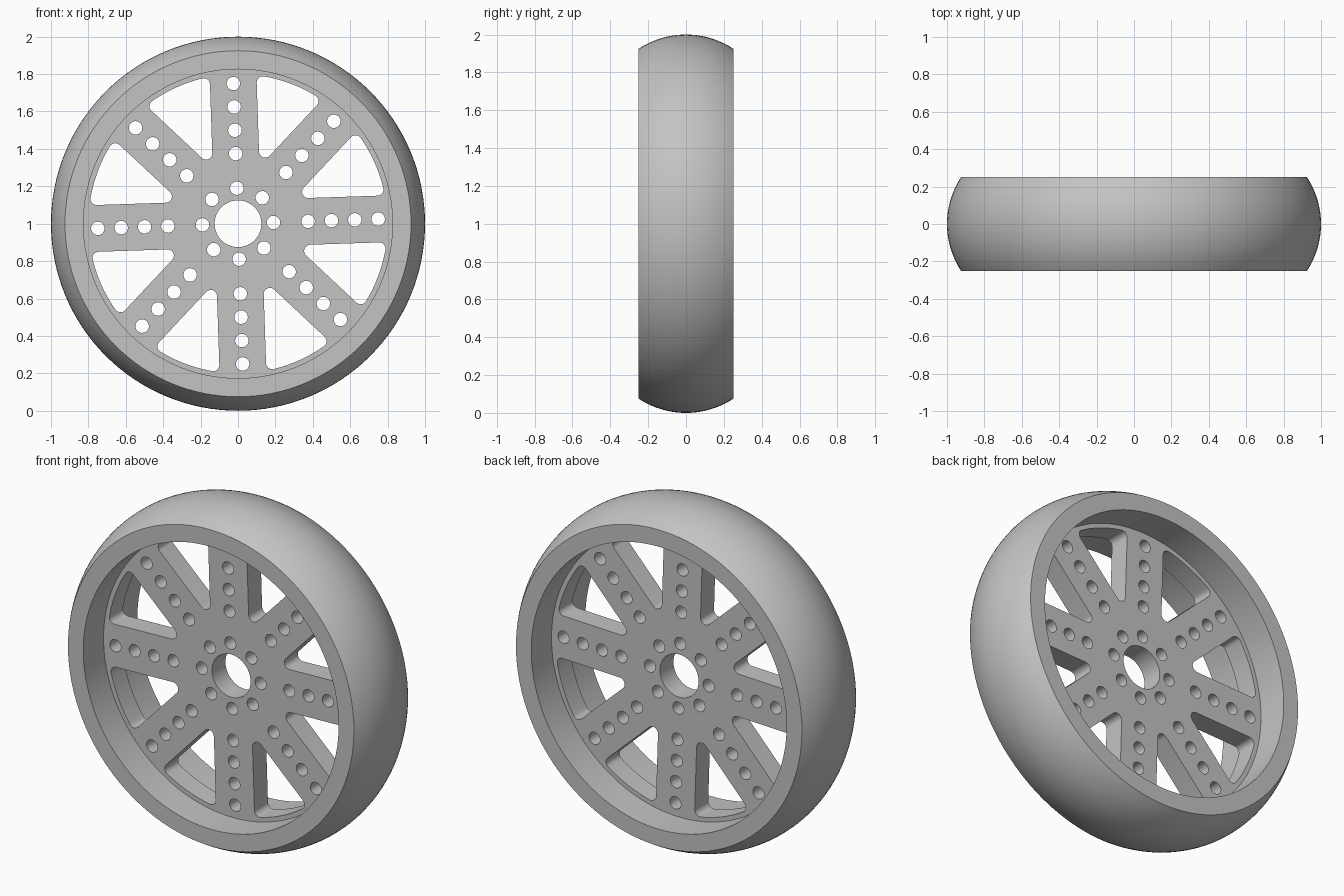
import bpy, bmesh
from math import sin, cos, pi, radians, asin, sqrt, atan2
from mathutils import Matrix, Vector

cube = bpy.data.objects.get("Cube")
if cube:
    bpy.data.objects.remove(cube, do_unlink=True)

SPOKES = 8
TILT = radians(1.9)
HALF_WIDTH, HALF_DEPTH = 0.25, 0.0625
RIM_INNER, EDGE_R = 0.826, 0.925
CENTRE = Vector((0, 0, 1))

grey = bpy.data.materials.new("light_grey")
grey.use_nodes = True
colour = (0.55, 0.55, 0.55, 1)
grey.diffuse_color = colour
grey.node_tree.nodes["Principled BSDF"].inputs["Base Color"].default_value = colour


def finish(obj):
    obj.data.materials.clear()
    obj.data.materials.append(grey)
    bpy.ops.object.select_all(action='DESELECT')
    obj.select_set(True)
    bpy.context.view_layer.objects.active = obj
    bpy.ops.object.shade_smooth_by_angle(angle=radians(30))


def arc(cx, cy, r, a0, a1, steps):
    return [(cx + r * cos(a0 + (a1 - a0) * i / steps),
             cy + r * sin(a0 + (a1 - a0) * i / steps)) for i in range(steps + 1)]


def circle(cx, cy, r, steps):
    return arc(cx, cy, r, 0, 2 * pi, steps)[:-1]


def turned(points, angle):
    c, s = cos(angle), sin(angle)
    return [(x * c - y * s, x * s + y * c) for x, y in points]


# Rim with a crowned tread, lathed around the y axis
rise = 1 - EDGE_R
crown = (HALF_WIDTH ** 2 + rise ** 2) / (2 * rise)
sweep = asin(HALF_WIDTH / crown)
profile = [(y, r) for r, y in arc(1 - crown, 0, crown, -sweep, sweep, 20)]
profile += [(HALF_WIDTH, RIM_INNER), (-HALF_WIDTH, RIM_INNER)]
bm = bmesh.new()
verts = [bm.verts.new((0, y, r)) for y, r in profile]
edges = [bm.edges.new((v, verts[i - 1])) for i, v in enumerate(verts)]
bmesh.ops.spin(bm, geom=verts + edges, cent=(0, 0, 0), axis=(0, 1, 0),
               angle=2 * pi, steps=128, use_merge=True)
bmesh.ops.remove_doubles(bm, verts=bm.verts, dist=0.0001)
bmesh.ops.recalc_face_normals(bm, faces=bm.faces)
bmesh.ops.translate(bm, verts=bm.verts, vec=CENTRE)
mesh = bpy.data.meshes.new("rim")
bm.to_mesh(mesh)
bm.free()
rim = bpy.data.objects.new("rim", mesh)
bpy.context.collection.objects.link(rim)
finish(rim)


# Rounded window between two neighbouring spokes, centred on the +x direction
def window(half_spoke=0.125, outer=0.80, fillet=0.033):
    half = pi / SPOKES
    inner_x = (half_spoke + fillet) / sin(half)
    # Fillet centre touching both the spoke side and the outer arc
    off = half_spoke + fillet
    along = sqrt((outer - fillet) ** 2 - off ** 2)
    a = half - atan2(off, along)
    cx, cy = (outer - fillet) * cos(a), (outer - fillet) * sin(a)
    pts = arc(inner_x, 0, fillet, half + pi / 2, 1.5 * pi - half, 8)
    pts += arc(cx, -cy, fillet, -half - pi / 2, -a, 8)
    pts += arc(0, 0, outer, -a, a, 16)[1:-1]
    pts += arc(cx, cy, fillet, a, half + pi / 2, 8)
    return pts


# Spoked disc: a filled outline with windows and drilled holes
outlines = [circle(0, 0, RIM_INNER + 0.01, 128), circle(0, 0, 0.125, 48)]
for k in range(SPOKES):
    angle = TILT + k * 2 * pi / SPOKES
    outlines.append(turned(window(), angle + pi / SPOKES))
    for r in (0.19, 0.375, 0.5, 0.625, 0.75):
        outlines.append(turned(circle(r, 0, 0.036, 24), angle))

curve = bpy.data.curves.new("spoked_disc", 'CURVE')
curve.dimensions = '2D'
curve.fill_mode = 'BOTH'
curve.extrude = HALF_DEPTH
for pts in outlines:
    spline = curve.splines.new('POLY')
    spline.points.add(len(pts) - 1)
    for p, (x, y) in zip(spline.points, pts):
        p.co = (x, y, 0, 1)
    spline.use_cyclic_u = True
disc = bpy.data.objects.new("spoked_disc", curve)
bpy.context.collection.objects.link(disc)
bpy.ops.object.select_all(action='DESELECT')
disc.select_set(True)
bpy.context.view_layer.objects.active = disc
bpy.ops.object.convert(target='MESH')
disc = bpy.context.view_layer.objects.active

# Stand the disc upright and weld the caps to the walls
bm = bmesh.new()
bm.from_mesh(disc.data)
bmesh.ops.remove_doubles(bm, verts=bm.verts, dist=0.0001)
bmesh.ops.transform(bm, verts=bm.verts,
                    matrix=Matrix.Translation(CENTRE) @ Matrix.Rotation(pi / 2, 4, 'X'))
bmesh.ops.recalc_face_normals(bm, faces=bm.faces)
bm.to_mesh(disc.data)
bm.free()
finish(disc)
